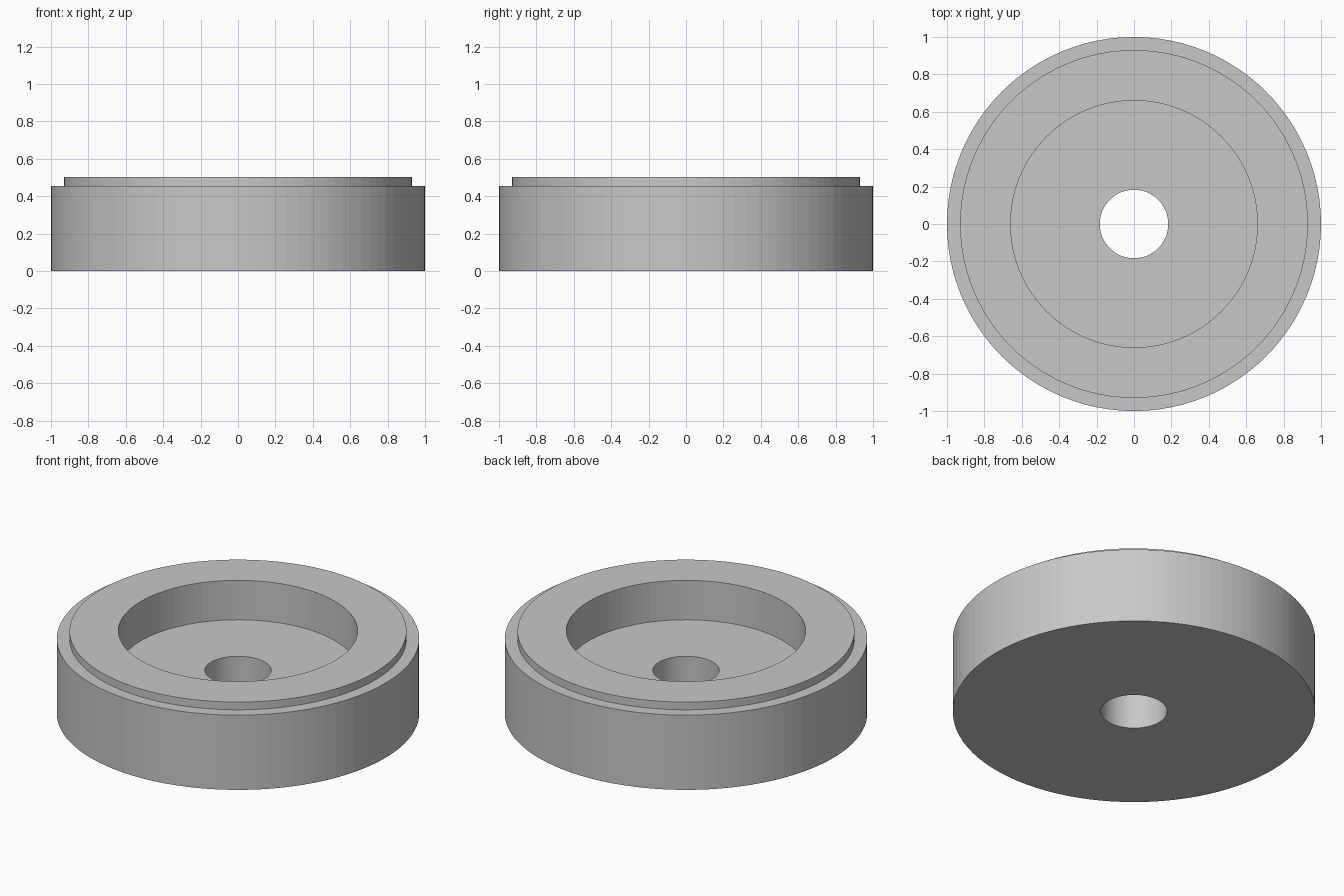
import bpy
import bmesh
from math import cos, sin, tau

cube = bpy.data.objects.get("Cube")
if cube:
    bpy.data.objects.remove(cube, do_unlink=True)

SEGMENTS = 96

# Single plain grey material
grey = bpy.data.materials.new("plain_grey")
grey.use_nodes = True
colour = (0.58, 0.58, 0.58, 1.0)
grey.diffuse_color = colour
grey.node_tree.nodes["Principled BSDF"].inputs["Base Color"].default_value = colour


def lathe(name, profile):
    """Revolve a closed (radius, height) profile around z."""
    bm = bmesh.new()
    rings = []
    for i in range(SEGMENTS):
        a = tau * i / SEGMENTS
        rings.append([bm.verts.new((r * cos(a), r * sin(a), z)) for r, z in profile])
    count = len(profile)
    for i in range(SEGMENTS):
        here, following = rings[i], rings[(i + 1) % SEGMENTS]
        for j in range(count):
            k = (j + 1) % count
            bm.faces.new((here[j], following[j], following[k], here[k]))
    bmesh.ops.recalc_face_normals(bm, faces=bm.faces)
    mesh = bpy.data.meshes.new(name)
    bm.to_mesh(mesh)
    bm.free()
    mesh.materials.append(grey)
    obj = bpy.data.objects.new(name, mesh)
    bpy.context.collection.objects.link(obj)
    return obj


# Disc with stepped outer rim, round recess on top and through hole
hole, recess, lip, outer = 0.183, 0.66, 0.93, 1.0
floor, step, top = 0.262, 0.455, 0.502
lathe("recessed_disc", [
    (hole, 0), (outer, 0), (outer, step), (lip, step),
    (lip, top), (recess, top), (recess, floor), (hole, floor),
])
